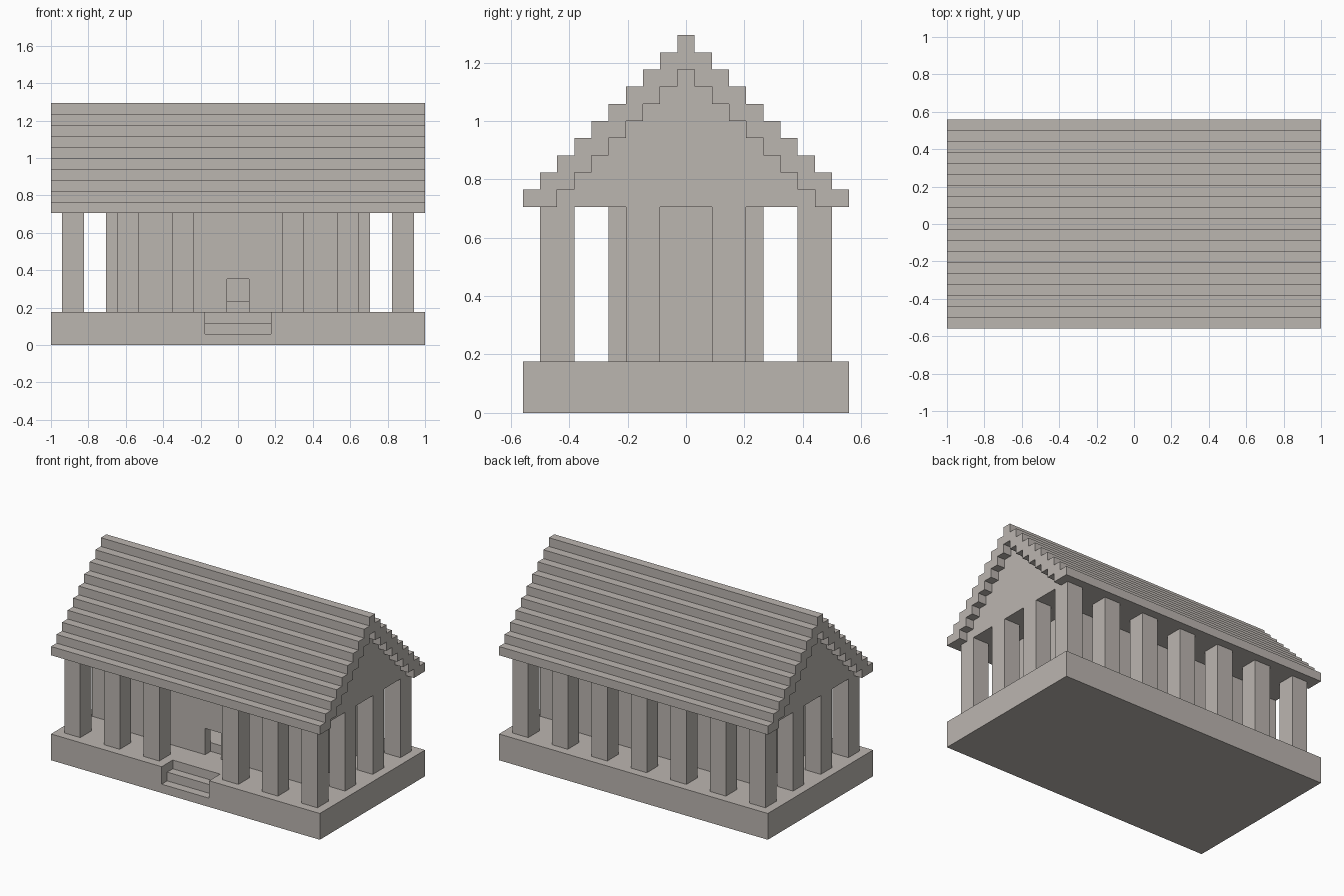
import bpy
import bmesh
from mathutils import Vector

if "Cube" in bpy.data.objects:
    bpy.data.objects.remove(bpy.data.objects["Cube"], do_unlink=True)

U = 2 / 34  # one building block

stone = bpy.data.materials.new("warm grey stone")
stone.use_nodes = True
colour = (0.50, 0.465, 0.435, 1)
stone.diffuse_color = colour
stone.node_tree.nodes["Principled BSDF"].inputs["Base Color"].default_value = colour


def prism(name, profile, x0, x1):
    """Extrude a (y, z) profile along x; all sizes in blocks."""
    bm = bmesh.new()
    face = bm.faces.new([bm.verts.new((x0 * U, y * U, z * U)) for y, z in profile])
    extruded = bmesh.ops.extrude_face_region(bm, geom=[face], use_keep_orig=True)["geom"]
    verts = [g for g in extruded if isinstance(g, bmesh.types.BMVert)]
    bmesh.ops.translate(bm, verts=verts, vec=Vector(((x1 - x0) * U, 0, 0)))
    bmesh.ops.recalc_face_normals(bm, faces=bm.faces[:])
    mesh = bpy.data.meshes.new(name)
    bm.to_mesh(mesh)
    bm.free()
    mesh.materials.append(stone)
    obj = bpy.data.objects.new(name, mesh)
    bpy.context.collection.objects.link(obj)
    return obj


def box(name, x0, x1, y0, y1, z0, z1):
    return prism(name, [(y0, z0), (y1, z0), (y1, z1), (y0, z1)], x0, x1)


def cut(obj, cutter):
    """Subtract a helper solid that stays hidden."""
    mod = obj.modifiers.new(cutter.name, "BOOLEAN")
    mod.operation = "DIFFERENCE"
    mod.solver = "EXACT"
    mod.object = cutter
    cutter.hide_render = True
    cutter.display_type = "WIRE"
    cutter.hide_set(True)


def stairs(steps, top):
    """Stepped gable outline from the front foot over the ridge to the back foot."""
    right = []
    for k in range(steps):
        right += [(k + 0.5, top - k), (k + 0.5, top - k - 1)]
    return [(-y, z) for y, z in reversed(right)] + right


# Platform with steps recessed into the front
platform = box("platform", -17, 17, -9.5, 9.5, 0, 3)
steps_profile = [(-11, 1), (-8.5, 1), (-8.5, 2), (-7.5, 2), (-7.5, 4), (-11, 4)]
cut(platform, prism("steps_cutter", steps_profile, -3, 3))

# Inner chamber: hollow room with raised floor and a front doorway
chamber = box("chamber", -12, 12, -4.5, 4.5, 3, 12)
cut(chamber, box("room_cutter", -11, 11, -3.5, 3.5, 4, 13))
door_profile = [(-6, 2), (-3.5, 2), (-3.5, 4), (-3, 4), (-3, 6), (-6, 6)]
cut(chamber, prism("doorway_cutter", door_profile, -1, 1))

# Columns around the edge, leaving the front centre open
spots = [(x, y) for x in range(-15, 16, 5) for y in (-7.5, 7.5) if (x, y) != (0, -7.5)]
spots += [(x, y) for x in (-15, 15) for y in (-2.5, 2.5)]
for i, (x, y) in enumerate(spots, 1):
    box(f"column_{i}", x - 1, x + 1, y - 1, y + 1, 3, 12)

# Attic with stepped gables, and the stepped roof overhanging it
gable = stairs(8, 20)
prism("gable_attic", gable, -16, 16)
prism("stepped_roof", stairs(10, 22) + gable[::-1], -17, 17)
